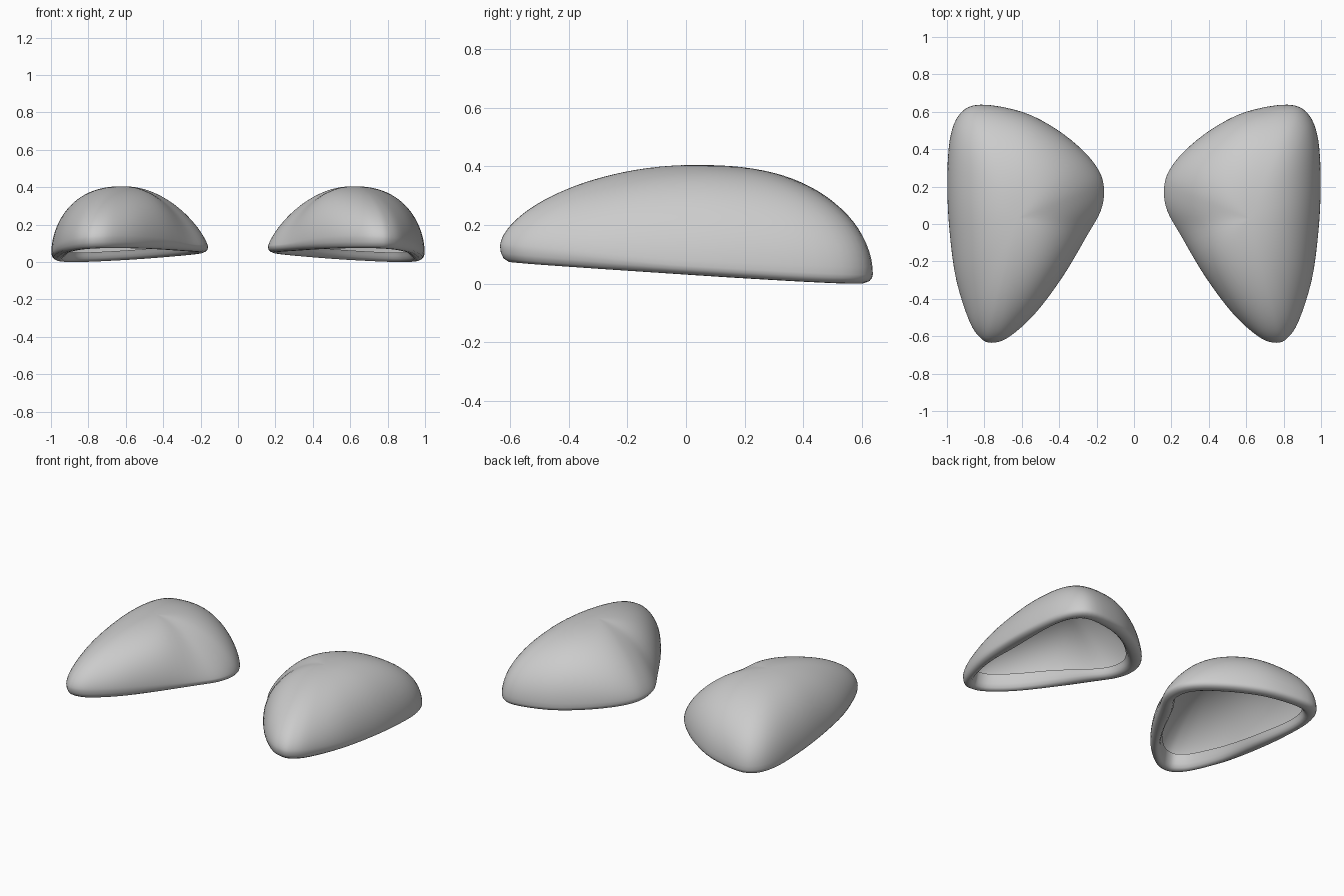
import bpy, bmesh, math
from mathutils import Vector

if "Cube" in bpy.data.objects:
    bpy.data.objects.remove(bpy.data.objects["Cube"])

# Plan outline of the right-hand pad (x, y), counter-clockwise
OUTLINE = [(0.76, -0.635), (0.82, -0.61), (0.88, -0.52), (0.95, -0.30), (0.985, -0.05),
           (0.998, 0.2), (0.985, 0.45), (0.93, 0.59), (0.82, 0.638), (0.6, 0.60),
           (0.42, 0.51), (0.27, 0.39), (0.185, 0.28), (0.16, 0.18), (0.178, 0.07),
           (0.25, -0.06), (0.38, -0.28), (0.53, -0.48), (0.67, -0.605)]
APEX = Vector((0.62, 0.03))
TOP = 0.405


def smooth_loop(pts, steps):
    """Closed Catmull-Rom curve through the points."""
    p = [Vector(q) for q in pts]
    n, out = len(p), []
    for i in range(n):
        a, b, c, d = p[i - 1], p[i], p[(i + 1) % n], p[(i + 2) % n]
        for k in range(steps):
            t = k / steps
            out.append(0.5 * (2 * b + (c - a) * t + (2 * a - 5 * b + 4 * c - d) * t ** 2
                              + (3 * b - a - 3 * c + d) * t ** 3))
    return out


def rim_z(p):
    """Height of the tilted underside edge."""
    return max(0.0, 0.003 + 0.055 * (0.62 - p.y) + 0.035 * (0.8 - p.x))


def dome(p, s):
    """Height of the outer surface at fraction s between apex and outline point p."""
    d = (p - APEX).normalized()
    front = 0.5 - 0.5 * d.y
    a, b = 2.4 - 0.4 * front, 0.5 + 0.08 * front
    if d.x < 0:                                   # gentler slope on the inner lobe
        lobe = (1 - d.y ** 2) ** 3
        a, b = a + (2.0 - a) * lobe, b + (0.8 - b) * lobe
    edge = rim_z(p) + 0.03 + 0.025 * max(0, -d.y) ** 2
    return edge + (TOP - edge) * max(0.0, 1 - s ** a) ** b


loop = smooth_loop(OUTLINE, 4)
bm = bmesh.new()
rings = []


def add_ring(fn):
    rings.append([bm.verts.new(fn(p)) for p in loop])


def outer(s):
    # contours change from an ellipse at the crown to the outline at the rim
    def fn(p):
        d = (p - APEX).normalized()
        crown = 1 / math.hypot(d.x / 0.40, d.y / 0.63)
        q = APEX + d * s * ((1 - s) * crown + s * (p - APEX).length)
        return (q.x, q.y, dome(p, s))
    return fn


def lip(inset, lift):
    # inset in units from the outline; lift blends underside edge (0) to widest line (1)
    def fn(p):
        d = p - APEX
        q = p - d.normalized() * inset
        z = rim_z(p)
        return (q.x, q.y, z + (dome(p, 1) - z) * lift)
    return fn


# Domed outer surface
N = 24
for i in range(1, N + 1):
    add_ring(outer(math.sin(i / N * math.pi / 2)))
# Rolled rim and the short inner wall
for inset, lift in [(0.003, 0.6), (0.012, 0.25), (0.03, 0.03), (0.05, 0.0), (0.068, 0.2),
                    (0.08, 0.6), (0.087, 1.1), (0.095, 1.7)]:
    add_ring(lip(inset, lift))

n = len(loop)
for a, b in zip(rings, rings[1:]):
    for j in range(n):
        k = (j + 1) % n
        bm.faces.new((a[j], b[j], b[k], a[k]))
tip = bm.verts.new((APEX.x, APEX.y, TOP))
for j in range(n):
    bm.faces.new((tip, rings[0][j], rings[0][(j + 1) % n]))
for f in bm.faces:
    f.smooth = True

mesh = bpy.data.meshes.new("shell_pads")
bm.to_mesh(mesh)
bm.free()
pads = bpy.data.objects.new("shell_pads", mesh)
bpy.context.collection.objects.link(pads)

# Left-hand pad
mirror = pads.modifiers.new("mirror", 'MIRROR')
mirror.use_axis[0] = True
mirror.use_mirror_merge = False
